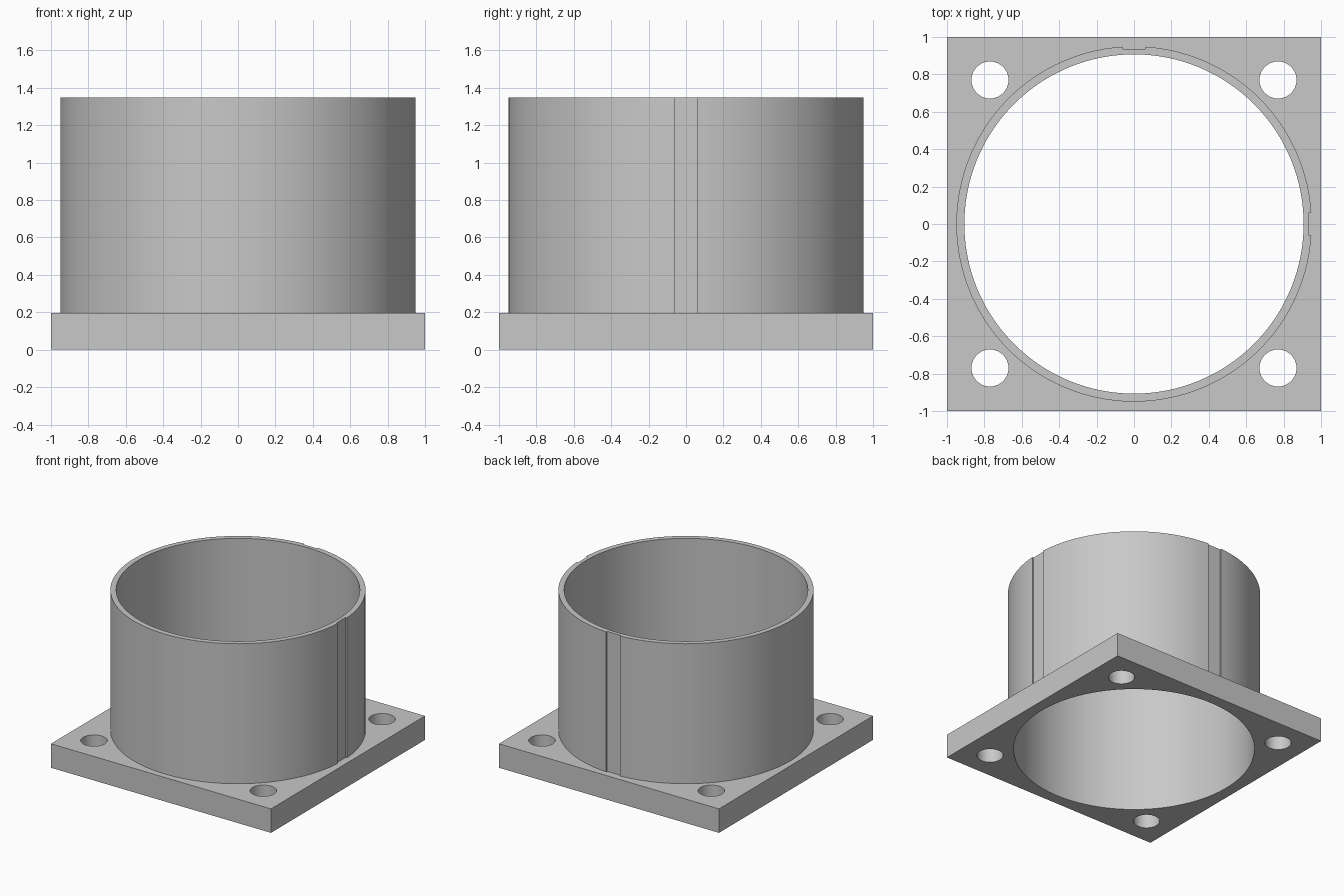
import bpy, bmesh, math
from mathutils import Vector

if "Cube" in bpy.data.objects:
    bpy.data.objects.remove(bpy.data.objects["Cube"], do_unlink=True)

BASE_TOP, TUBE_TOP = 0.197, 1.347
OUTER, INNER = 0.95, 0.907
GROOVE_HALF, GROOVE_FLOOR = 0.062, 0.936

grey = bpy.data.materials.new("light grey")
grey.use_nodes = True
colour = (0.58, 0.58, 0.58, 1)
grey.diffuse_color = colour
grey.node_tree.nodes["Principled BSDF"].inputs["Base Color"].default_value = colour


def arc(radius, start, end, steps, cx=0, cy=0):
    """Points from start to end, both included."""
    angles = [start + (end - start) * i / steps for i in range(steps + 1)]
    return [(cx + radius * math.cos(a), cy + radius * math.sin(a)) for a in angles]


def circle(radius, steps, cx=0, cy=0):
    return arc(radius, 0, math.tau, steps, cx, cy)[:-1]


def extrude_outlines(name, outlines, bottom, top):
    """Fill an outer outline with holes and extrude it upward."""
    bm = bmesh.new()
    for points in outlines:
        verts = [bm.verts.new((x, y, bottom)) for x, y in points]
        for i, vert in enumerate(verts):
            bm.edges.new((verts[i - 1], vert))
    bmesh.ops.triangle_fill(bm, edges=bm.edges[:], use_beauty=True, normal=Vector((0, 0, 1)))
    result = bmesh.ops.extrude_face_region(bm, geom=bm.faces[:], use_keep_orig=True)
    raised = [g for g in result["geom"] if isinstance(g, bmesh.types.BMVert)]
    bmesh.ops.translate(bm, verts=raised, vec=(0, 0, top - bottom))
    bmesh.ops.recalc_face_normals(bm, faces=bm.faces[:])
    mesh = bpy.data.meshes.new(name)
    bm.to_mesh(mesh)
    bm.free()
    mesh.materials.append(grey)
    obj = bpy.data.objects.new(name, mesh)
    bpy.context.collection.objects.link(obj)
    bpy.ops.object.select_all(action="DESELECT")
    obj.select_set(True)
    bpy.context.view_layer.objects.active = obj
    bpy.ops.object.shade_smooth_by_angle(angle=math.radians(30))
    return obj


bore = circle(INNER, 128)

# Square flange with the bore and four bolt holes
square = [(-1, -1), (1, -1), (1, 1), (-1, 1)]
bolt_holes = [circle(0.099, 48, 0.77 * x, 0.77 * y) for x, y in square]
extrude_outlines("base_flange", [square, bore] + bolt_holes, 0, BASE_TOP)

# Tube wall with shallow keyways on the +x and +y sides
a = math.asin(GROOVE_HALF / OUTER)
quarter = math.pi / 2
wall = arc(OUTER, a, quarter - a, 30)
wall += [(GROOVE_HALF, GROOVE_FLOOR), (-GROOVE_HALF, GROOVE_FLOOR)]
wall += arc(OUTER, quarter + a, math.tau - a, 94)
wall += [(GROOVE_FLOOR, -GROOVE_HALF), (GROOVE_FLOOR, GROOVE_HALF)]
extrude_outlines("tube", [wall, bore], BASE_TOP, TUBE_TOP)
